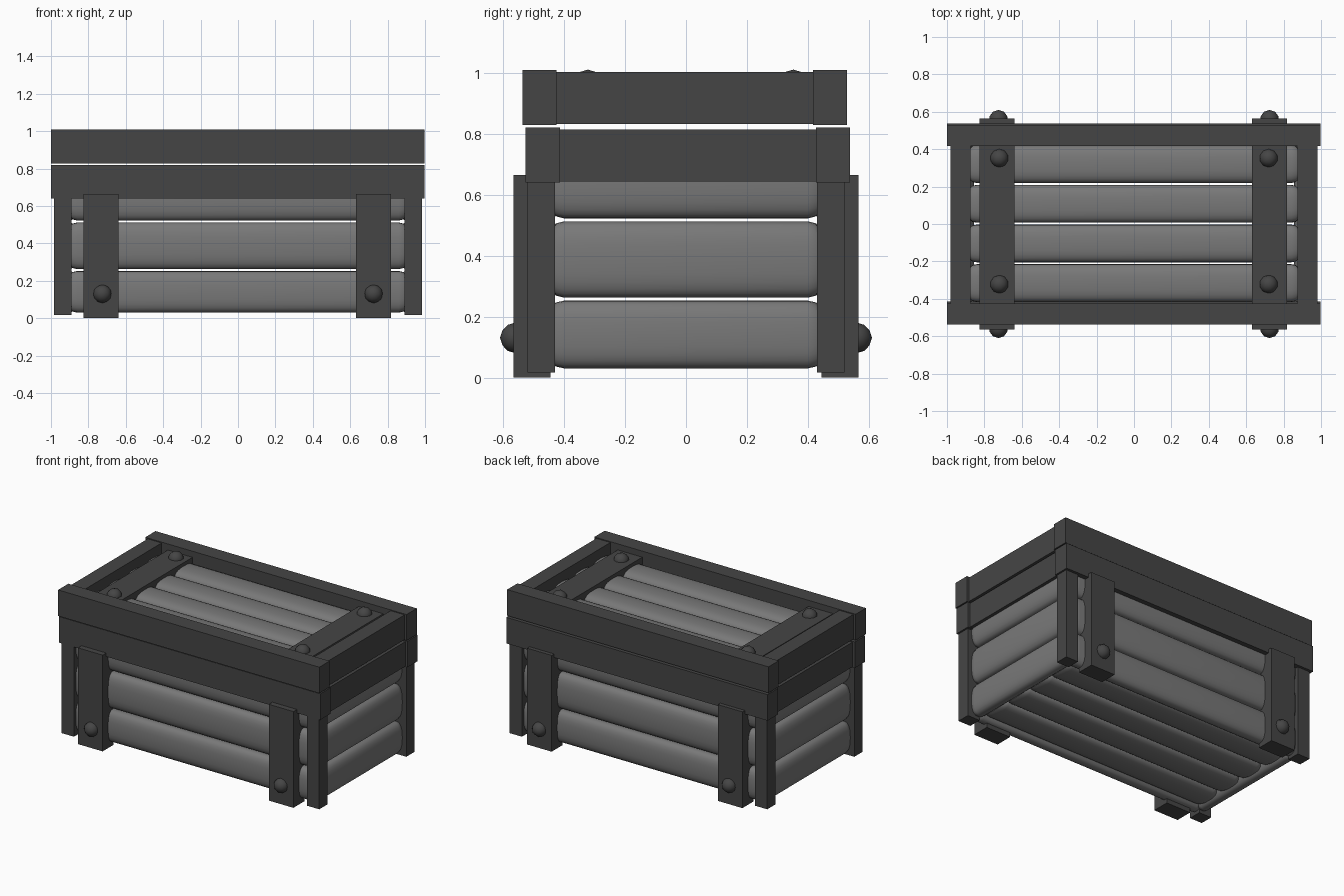
import bpy, bmesh, math
from mathutils import Vector, Matrix

cube = bpy.data.objects.get("Cube")
if cube:
    bpy.data.objects.remove(cube, do_unlink=True)


def material(name, value):
    m = bpy.data.materials.new(name)
    m.use_nodes = True
    colour = (value, value, value, 1)
    m.diffuse_color = colour
    m.node_tree.nodes["Principled BSDF"].inputs["Base Color"].default_value = colour
    return m


FRAME = material("dark_grey_frame", 0.06)
PLANK = material("mid_grey_plank", 0.19)


def finish(name, bm, mat, smooth=None):
    bmesh.ops.recalc_face_normals(bm, faces=bm.faces)
    mesh = bpy.data.meshes.new(name)
    bm.to_mesh(mesh)
    bm.free()
    mesh.materials.append(mat)
    ob = bpy.data.objects.new(name, mesh)
    bpy.context.collection.objects.link(ob)
    if smooth:
        bpy.ops.object.select_all(action='DESELECT')
        ob.select_set(True)
        bpy.context.view_layer.objects.active = ob
        bpy.ops.object.shade_smooth_by_angle(angle=math.radians(smooth))
    return ob


def box(name, x, y, z):
    """Board spanning the given (low, high) ranges."""
    bm = bmesh.new()
    bmesh.ops.create_cube(bm, size=1)
    for v in bm.verts:
        v.co = [(r[0] + r[1]) / 2 + c * (r[1] - r[0]) for r, c in zip((x, y, z), v.co)]
    return finish(name, bm, FRAME)


def plank(name, x, y, z, axis):
    """Round-edged plank along the axis, a loft of flattened ovals."""
    spans = (x, y, z)
    mid = [(r[0] + r[1]) / 2 for r in spans]
    half = [(r[1] - r[0]) / 2 for r in spans]
    u, w = [i for i in range(3) if i != axis]
    length, sides = half[axis], 24
    bm = bmesh.new()
    rings = []
    for along, scale in ((-length, 0.8), (-length + 0.015, 0.95), (-length + 0.04, 1),
                         (length - 0.04, 1), (length - 0.015, 0.95), (length, 0.8)):
        ring = []
        for i in range(sides):
            a = math.tau * i / sides
            c, s = math.cos(a), math.sin(a)
            co = Vector(mid)
            co[axis] += along
            co[u] += half[u] * scale * math.copysign(abs(c) ** 0.75, c)
            co[w] += half[w] * scale * math.copysign(abs(s) ** 0.75, s)
            ring.append(bm.verts.new(co))
        rings.append(ring)
    for a, b in zip(rings, rings[1:]):
        for i in range(sides):
            j = (i + 1) % sides
            bm.faces.new((a[i], a[j], b[j], b[i]))
    bm.faces.new(rings[0])
    bm.faces.new(rings[-1])
    return finish(name, bm, PLANK, 50)


def rivet(name, place):
    bm = bmesh.new()
    bmesh.ops.create_icosphere(bm, subdivisions=2, radius=0.05,
                               matrix=Matrix.Translation(place))
    return finish(name, bm, FRAME, 40)


def span(side, low, high):
    return tuple(sorted((side * low, side * high)))


SIDES = ((-1, "right"), (1, "left"))
ENDS = ((-1, "front"), (1, "back"))

# Corner posts
for sx, xn in SIDES:
    for sy, yn in ENDS:
        box(f"{yn}_{xn}_post", span(sx, 0.89, 0.985), span(sy, 0.43, 0.52), (0.017, 0.8))

# Rail rings around the body and the lid
for name, z, shift in (("body", (0.64, 0.82), 0.006), ("lid", (0.828, 1.008), -0.004)):
    for sy, yn in ENDS:
        y = tuple(v + shift for v in span(sy, 0.42, 0.532))
        box(f"{name}_{yn}_rail", (-1, 0.997), y, z)
    for sx, xn in SIDES:
        box(f"{name}_{xn}_rail", span(sx, 0.875, 0.982), (-0.43, 0.43),
            (z[0] + 0.003, z[1] - 0.006))

# Wall planks
for n, z in enumerate(((0.03, 0.252), (0.262, 0.512), (0.522, 0.775)), 1):
    for sy, yn in ENDS:
        plank(f"{yn}_wall_plank_{n}", (-0.9, 0.9), span(sy, 0.4, 0.505), z, 0)
    for sx, xn in SIDES:
        plank(f"{xn}_wall_plank_{n}", span(sx, 0.855, 0.96), (-0.44, 0.44), z, 1)

# Floor and lid planks
for n in range(4):
    y = (-0.417 + 0.212 * n, -0.215 + 0.212 * n)
    plank(f"floor_plank_{n + 1}", (-0.87, 0.87), y, (0.035, 0.125), 0)
    plank(f"lid_plank_{n + 1}", (-0.88, 0.88), y, (0.838, 0.942), 0)

# Straps with rivets
for sx, xn in SIDES:
    strap = tuple(v - 0.004 for v in span(sx, 0.635, 0.823))
    for sy, yn in ENDS:
        box(f"{yn}_{xn}_strap", strap, span(sy, 0.445, 0.565), (0, 0.665))
        rivet(f"{yn}_{xn}_rivet", (sx * 0.725, sy * 0.56, 0.13))
        rivet(f"lid_{yn}_{xn}_rivet", (sx * 0.72, 0.015 + sy * 0.337, 0.96))
    box(f"lid_{xn}_strap", strap, (-0.425, 0.425), (0.87, 0.966))
